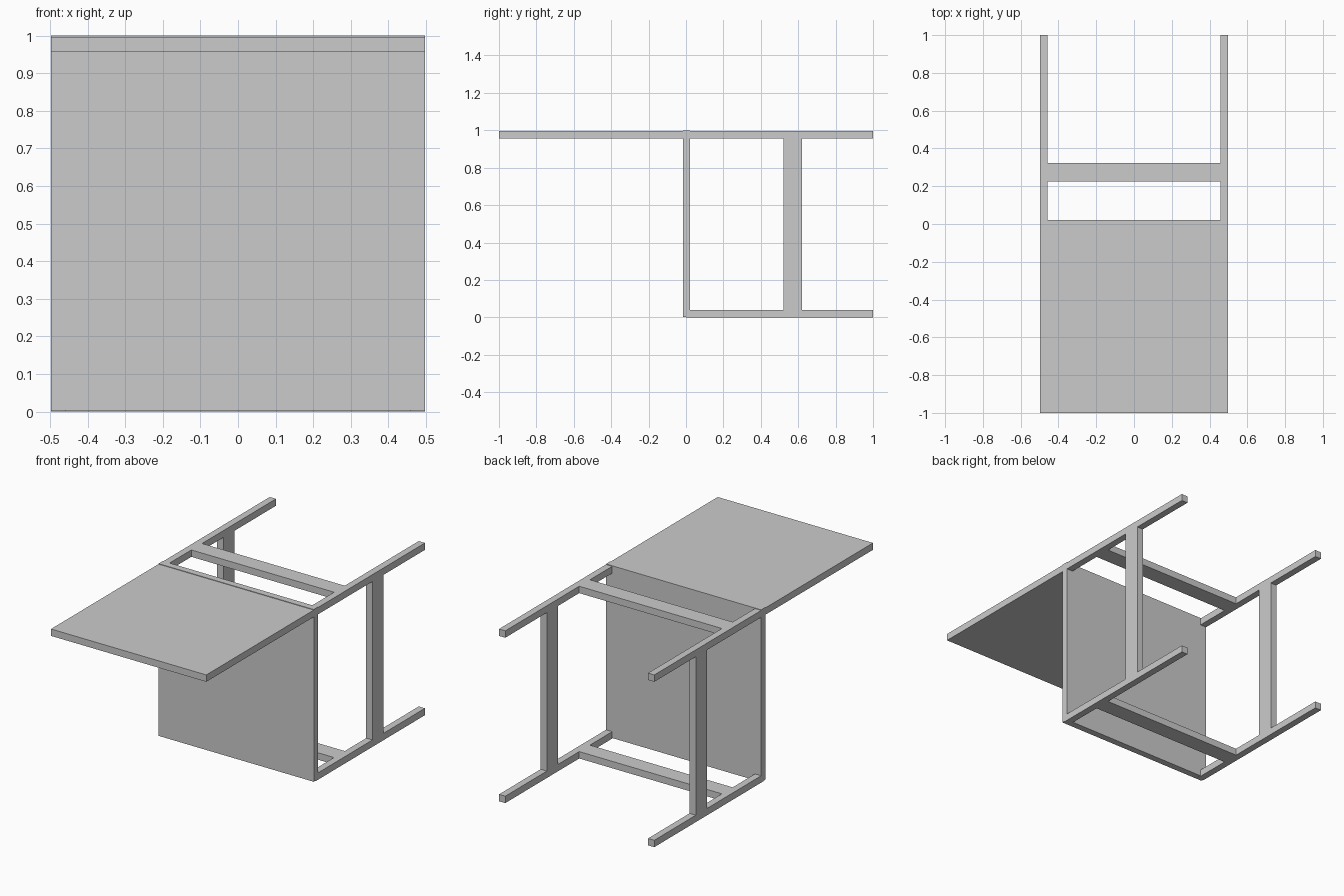
import bpy, bmesh

if "Cube" in bpy.data.objects:
    bpy.data.objects.remove(bpy.data.objects["Cube"])

W = 0.497   # half width
T = 0.04    # bar thickness
TOP = 0.997 # top of the upper bars


def box(name, x, y, z):
    bm = bmesh.new()
    bmesh.ops.create_cube(bm, size=1)
    for v in bm.verts:
        v.co = [(r[0] + r[1]) / 2 + c * (r[1] - r[0]) for c, r in zip(v.co, (x, y, z))]
    mesh = bpy.data.meshes.new(name)
    bm.to_mesh(mesh)
    bm.free()
    obj = bpy.data.objects.new(name, mesh)
    bpy.context.collection.objects.link(obj)
    return obj


# Chair lying on its face: upright seat panel, flat backrest panel
box("seat", (-W, W), (-0.017, 0.022), (0.003, 1.0))
box("backrest", (-W, W), (-1.0, 0.0), (TOP - T, TOP))

# Legs and the rails across the chair, at both heights
for level, z in (("lower", (0, T)), ("upper", (TOP - T, TOP))):
    for side, x in (("left", (-W, -W + T)), ("right", (W - T, W))):
        box(f"{level}_{side}_leg", x, (0.0, 1.0), z)
    box(f"{level}_cross_rail", (-W + T, W - T), (0.226, 0.324), z)

# Side stretchers joining the lower and upper legs
for side, x in (("left", (-W, -W + T)), ("right", (W - T, W))):
    box(f"{side}_stretcher", x, (0.52, 0.62), (T, TOP - T))
